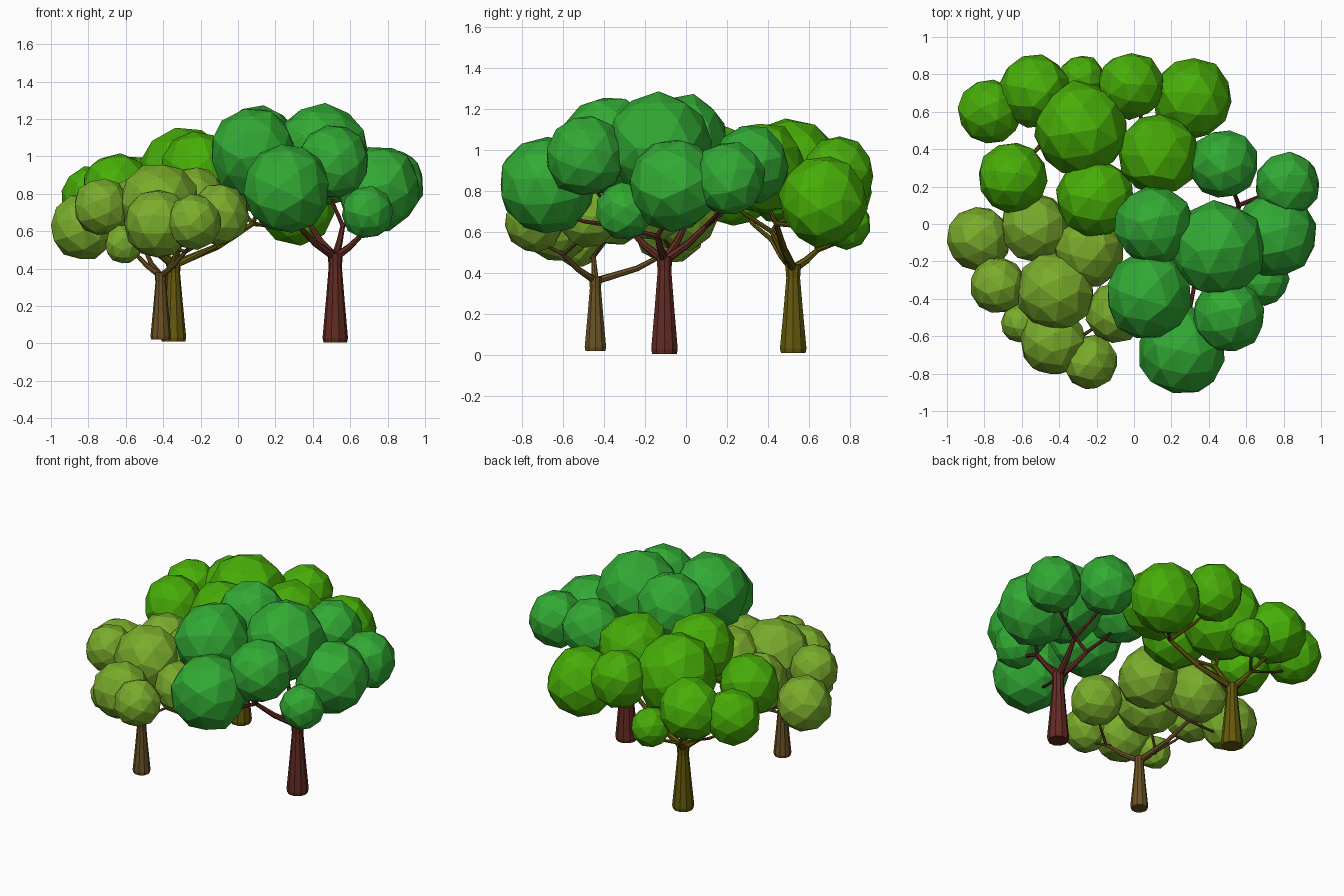
import bpy, bmesh, math, random
from mathutils import Vector, Matrix, Euler

if "Cube" in bpy.data.objects:
    bpy.data.objects.remove(bpy.data.objects["Cube"])

random.seed(4)


def material(name, rgb):
    lin = [((c / 255 + 0.055) / 1.055) ** 2.4 if c > 10 else c / 255 / 12.92 for c in rgb]
    m = bpy.data.materials.new(name)
    m.diffuse_color = (*lin, 1)
    m.use_nodes = True
    m.node_tree.nodes["Principled BSDF"].inputs["Base Color"].default_value = m.diffuse_color
    return m


def finish(bm, name, mat):
    bmesh.ops.recalc_face_normals(bm, faces=bm.faces[:])
    me = bpy.data.meshes.new(name)
    bm.to_mesh(me)
    bm.free()
    me.materials.append(mat)
    ob = bpy.data.objects.new(name, me)
    bpy.context.collection.objects.link(ob)
    return ob


def tube(bm, pts, radii, sides):
    """Tapered tube swept along a list of points, capped at both ends."""
    pts = [Vector(p) for p in pts]
    rings = []
    for i, p in enumerate(pts):
        d = (pts[min(i + 1, len(pts) - 1)] - pts[max(i - 1, 0)]).normalized()
        ref = Vector((1, 0, 0)) if abs(d.x) < 0.9 else Vector((0, 1, 0))
        u = (ref - d * ref.dot(d)).normalized()
        v = d.cross(u)
        rings.append([bm.verts.new(p + radii[i] * (math.cos(a) * u + math.sin(a) * v))
                      for a in (2 * math.pi * k / sides for k in range(sides))])
    for a, b in zip(rings, rings[1:]):
        for k in range(sides):
            j = (k + 1) % sides
            bm.faces.new((a[k], a[j], b[j], b[k]))
    bm.faces.new(rings[0][::-1])
    bm.faces.new(rings[-1])


def limb(bm, a, b, r0, r1):
    """Branch that leaves sideways and bends upward towards its end."""
    a, b = Vector(a), Vector(b)
    mid = a.lerp(b, 0.55) - Vector((0, 0, 0.05 * (b - a).length))
    tube(bm, [a, mid, b], [r0, (r0 + r1) / 2, r1], 7)


def tree(name, base, height, r, bark, leaf, forks, blobs):
    x, y, z0 = base
    # trunk with flared foot and fork
    bm = bmesh.new()
    h = height - z0
    tube(bm, [(x, y, z0), (x, y, z0 + 0.05 * h), (x, y, z0 + 0.5 * h),
              (x, y, z0 + 0.85 * h), (x, y, height)],
         [r * 0.93, r, r * 0.72, r * 0.52, r * 0.6], 10)
    finish(bm, name + "_trunk", bark)
    # main limbs, each splitting into twigs that reach foliage clumps
    bm = bmesh.new()
    top = (x, y, height - 0.02)
    for end, targets in forks:
        limb(bm, top, end, r * 0.33, r * 0.19)
        for t in targets:
            bx, by, bz, br = blobs[t]
            limb(bm, end, (bx, by, bz - 0.5 * br), r * 0.18, r * 0.1)
    finish(bm, name + "_branches", bark)
    # irregular faceted foliage clumps
    for i, (bx, by, bz, br) in enumerate(blobs):
        bm = bmesh.new()
        bmesh.ops.create_icosphere(bm, subdivisions=2, radius=br * 1.03)
        for v in bm.verts:
            v.co *= random.uniform(0.965, 1.035)
        rot = Euler([random.uniform(0, 6.28) for _ in range(3)]).to_matrix().to_4x4()
        bm.transform(Matrix.Translation((bx, by, bz)) @ Matrix.Diagonal((1, 1, 1.03, 1)) @ rot)
        finish(bm, f"{name}_foliage_{i + 1}", leaf)


# right tree, deep green
tree("right_tree", (0.52, -0.105, 0.005), 0.48, 0.068,
     material("red brown bark", (98, 42, 35)), material("deep green leaf", (50, 170, 52)),
     [((0.33, -0.28, 0.62), (0, 1, 2)), ((0.56, 0.10, 0.63), (5, 6)),
      ((0.66, -0.14, 0.58), (4, 8)), ((0.38, 0.0, 0.64), (7, 3))],
     [(0.51, -0.49, 0.97, 0.19), (0.26, -0.68, 0.83, 0.23), (0.08, -0.38, 1.02, 0.23),
      (0.45, -0.13, 1.025, 0.245), (0.75, -0.06, 0.83, 0.22), (0.82, 0.21, 0.86, 0.172),
      (0.48, 0.32, 0.93, 0.18), (0.11, -0.01, 1.05, 0.21), (0.69, -0.30, 0.70, 0.135)])

# back tree, bright green
tree("back_tree", (-0.345, 0.523, 0.01), 0.44, 0.068,
     material("olive bark", (100, 88, 12)), material("bright green leaf", (72, 174, 8)),
     [((0.08, 0.44, 0.64), (4, 7, 5)), ((-0.40, 0.64, 0.51), (1, 2, 6)),
      ((-0.30, 0.42, 0.60), (0, 8)), ((-0.50, 0.42, 0.56), (3,))],
     [(-0.28, 0.51, 0.89, 0.248), (-0.53, 0.71, 0.80, 0.19), (-0.77, 0.60, 0.77, 0.17),
      (-0.65, 0.25, 0.82, 0.185), (0.31, 0.67, 0.75, 0.212), (-0.02, 0.74, 0.88, 0.175),
      (-0.28, 0.78, 0.64, 0.12), (0.13, 0.37, 0.91, 0.215), (-0.21, 0.14, 0.92, 0.205)])

# front left tree, yellow green
tree("left_tree", (-0.413, -0.442, 0.02), 0.38, 0.055,
     material("tan bark", (105, 82, 38)), material("yellow green leaf", (122, 172, 44)),
     [((-0.50, -0.07, 0.51), (1, 2, 3)), ((-0.28, -0.60, 0.49), (7, 8, 6)),
      ((-0.55, -0.45, 0.48), (0, 4, 5))],
     [(-0.42, -0.36, 0.75, 0.205), (-0.83, -0.08, 0.62, 0.17), (-0.53, -0.02, 0.70, 0.182),
      (-0.24, -0.15, 0.75, 0.185), (-0.73, -0.33, 0.73, 0.148), (-0.61, -0.53, 0.53, 0.10),
      (-0.43, -0.63, 0.64, 0.175), (-0.235, -0.74, 0.65, 0.142), (-0.10, -0.48, 0.69, 0.157)])
